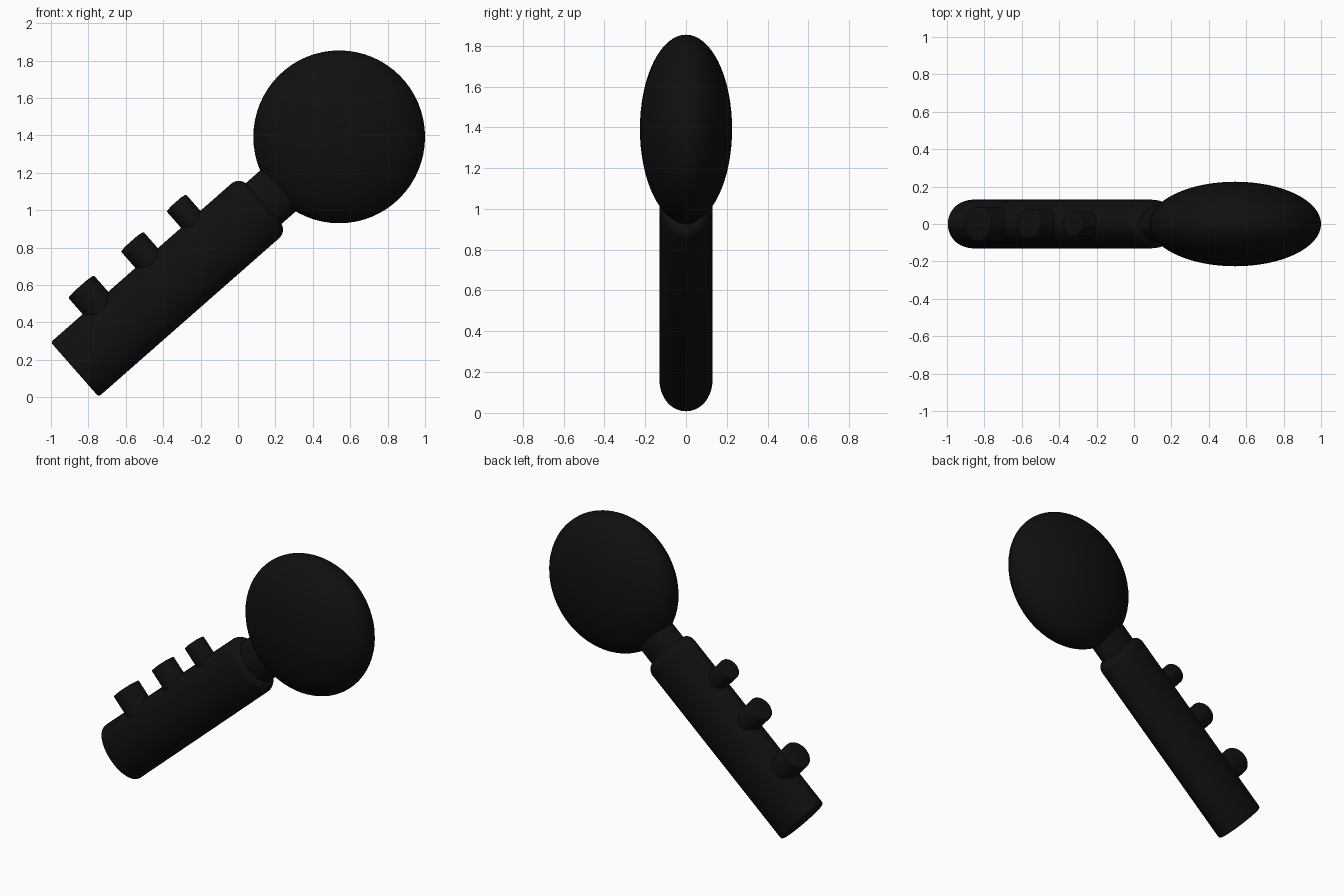
import bpy, bmesh, math
from mathutils import Matrix, Vector

if "Cube" in bpy.data.objects:
    bpy.data.objects.remove(bpy.data.objects["Cube"])

black = bpy.data.materials.new("black")
black.diffuse_color = (0.005, 0.005, 0.005, 1)
black.use_nodes = True
black.node_tree.nodes["Principled BSDF"].inputs["Base Color"].default_value = black.diffuse_color

ANGLE = math.radians(41.3)
U = Vector((math.cos(ANGLE), 0, math.sin(ANGLE)))    # along the handle
V = Vector((-math.sin(ANGLE), 0, math.cos(ANGLE)))   # towards the buttons
Y = Vector((0, 1, 0))
BASE = Vector((-0.873, 0, 0.148))                    # centre of the handle's lower end


def finish(bm, name, matrix):
    bm.transform(matrix)
    bmesh.ops.recalc_face_normals(bm, faces=bm.faces)
    mesh = bpy.data.meshes.new(name)
    bm.to_mesh(mesh)
    bm.free()
    mesh.materials.append(black)
    obj = bpy.data.objects.new(name, mesh)
    bpy.context.collection.objects.link(obj)
    bpy.ops.object.select_all(action='DESELECT')
    obj.select_set(True)
    bpy.context.view_layer.objects.active = obj
    bpy.ops.object.shade_smooth_by_angle(angle=math.radians(40))
    return obj


def frame(origin, a, b, c):
    m = Matrix((a, b, c)).transposed().to_4x4()
    m.translation = origin
    return m


def lathe(name, profile, matrix, flat=1.0, sides=64):
    """Sweep (radius, height) pairs into a closed solid; flat squashes it in depth."""
    bm = bmesh.new()
    rings = []
    for r, h in profile:
        rings.append([bm.verts.new((r * math.cos(2 * math.pi * i / sides),
                                    flat * r * math.sin(2 * math.pi * i / sides), h))
                      for i in range(sides)])
    for lo, hi in zip(rings, rings[1:]):
        for i in range(sides):
            j = (i + 1) % sides
            bm.faces.new((lo[i], lo[j], hi[j], hi[i]))
    bm.faces.new(rings[0])
    bm.faces.new(rings[-1])
    return finish(bm, name, matrix)


def rounded(radius, top, bevel, steps=8):
    """Profile points of a rounded upper rim."""
    return [(radius - bevel + bevel * math.cos(t), top - bevel + bevel * math.sin(t))
            for t in (math.pi / 2 * k / steps for k in range(steps + 1))]


# Oval handle, nearly sharp at the bottom and rounded at the top
along = frame(BASE, V, Y, U)
lathe("handle", [(0.183, 0), (0.19, 0.004), (0.194, 0.015)] + rounded(0.194, 1.345, 0.06),
      along, flat=0.67)

# Neck joining handle and head
lathe("neck", [(0.145, 1.25), (0.145, 1.6)], along, flat=0.68)

# Three buttons, getting smaller towards the head
for n, (pos, radius) in enumerate(((0.318, 0.091), (0.682, 0.080), (0.996, 0.069)), 1):
    lathe(f"button_{n}", [(radius, 0.02)] + rounded(radius, 0.312, 0.008, 3)
          + [(radius * 0.5, 0.316)],
          frame(BASE + U * pos, U, Y, V), sides=40)

# Flattened round head
bm = bmesh.new()
bmesh.ops.create_uvsphere(bm, u_segments=64, v_segments=32, radius=1)
finish(bm, "head", Matrix.Translation((0.541, 0, 1.392))
       @ Matrix.Diagonal((0.459, 0.226, 0.462, 1)))
